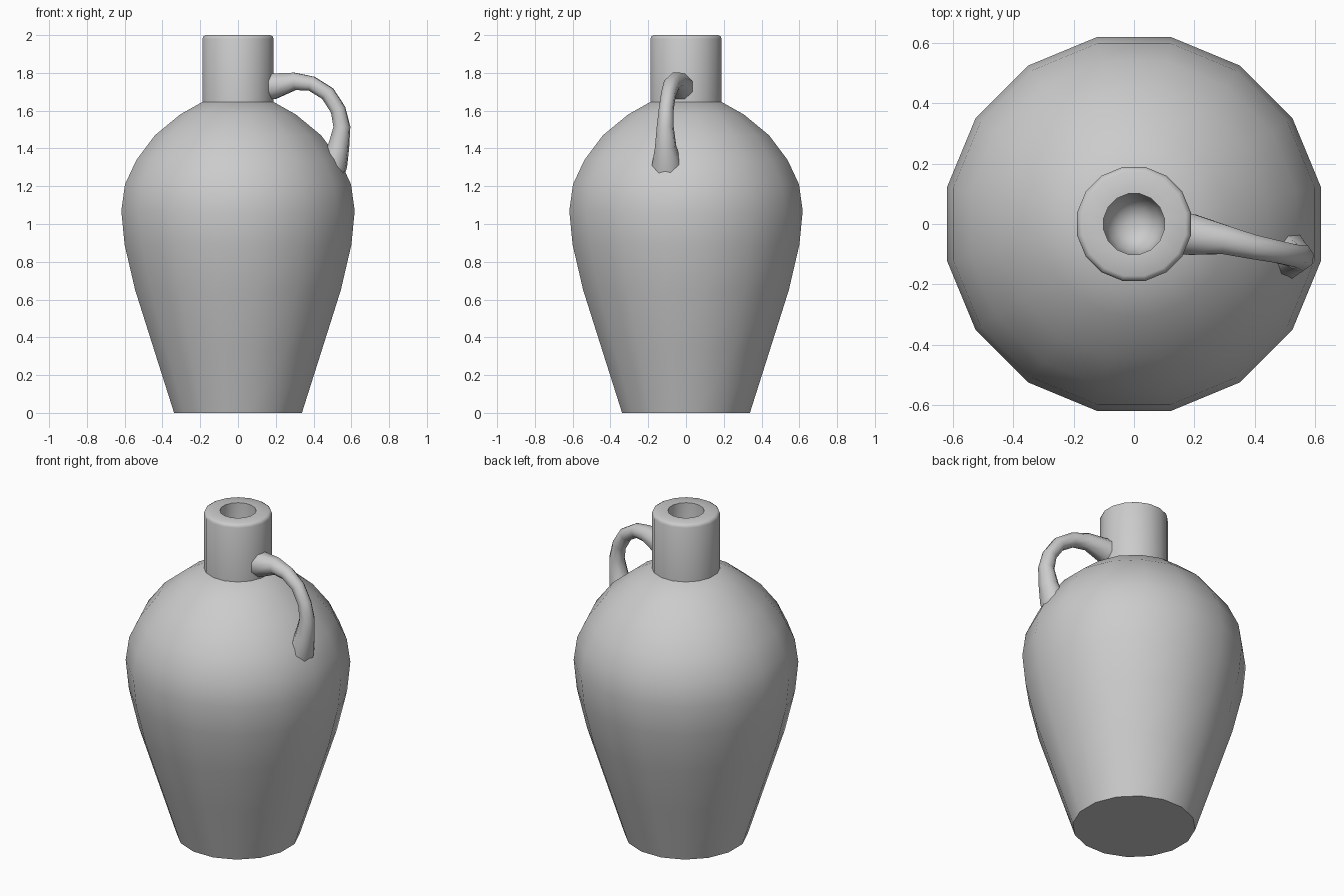
import bpy, bmesh, math
from mathutils import Vector

cube = bpy.data.objects.get("Cube")
if cube:
    bpy.data.objects.remove(cube, do_unlink=True)

clay = bpy.data.materials.new("grey clay")
clay.use_nodes = True
colour = (0.6, 0.6, 0.6, 1)
clay.diffuse_color = colour
clay.node_tree.nodes["Principled BSDF"].inputs["Base Color"].default_value = colour

SIDES = 16


def loft(name, rings, angle):
    """Skin a list of equal-length point rings and cap both ends."""
    bm = bmesh.new()
    loops = [[bm.verts.new(p) for p in ring] for ring in rings]
    n = len(loops[0])
    for a, b in zip(loops, loops[1:]):
        for i in range(n):
            j = (i + 1) % n
            bm.faces.new((a[i], a[j], b[j], b[i]))
    bm.faces.new(loops[0])
    bm.faces.new(loops[-1])
    bmesh.ops.recalc_face_normals(bm, faces=bm.faces)
    mesh = bpy.data.meshes.new(name)
    bm.to_mesh(mesh)
    bm.free()
    mesh.materials.append(clay)
    obj = bpy.data.objects.new(name, mesh)
    bpy.context.collection.objects.link(obj)
    bpy.ops.object.select_all(action="DESELECT")
    obj.select_set(True)
    bpy.context.view_layer.objects.active = obj
    bpy.ops.object.shade_smooth_by_angle(angle=math.radians(angle))
    return obj


def turned(profile):
    """Horizontal rings for a (radius, height) profile."""
    steps = [math.tau * (i + 0.5) / SIDES for i in range(SIDES)]
    return [[(r * math.cos(t), r * math.sin(t), z) for t in steps] for r, z in profile]


# Jar body
loft("jar_body", turned([
    (0.345, 0), (0.455, 0.34), (0.555, 0.65), (0.612, 0.89), (0.63, 1.07),
    (0.61, 1.21), (0.548, 1.34), (0.448, 1.47), (0.312, 1.58), (0.185, 1.65)]), 40)

# Neck with a softened rim and a rounded bore
loft("neck", turned([
    (0.192, 1.64), (0.192, 1.98), (0.187, 1.993), (0.175, 2.0), (0.102, 2.0),
    (0.102, 1.85), (0.088, 1.78), (0.055, 1.74), (0.02, 1.73)]), 46)

# Handle: centre, radius in the bend plane, radius across it
path = [
    ((0.11, -0.025, 1.725), 0.08, 0.08),
    ((0.19, -0.035, 1.73), 0.073, 0.073),
    ((0.30, -0.052, 1.755), 0.05, 0.052),
    ((0.39, -0.075, 1.743), 0.042, 0.044),
    ((0.475, -0.092, 1.69), 0.042, 0.04),
    ((0.53, -0.105, 1.605), 0.042, 0.04),
    ((0.55, -0.11, 1.515), 0.046, 0.046),
    ((0.533, -0.108, 1.41), 0.058, 0.058),
    ((0.51, -0.103, 1.32), 0.072, 0.08),
    ((0.47, -0.10, 1.23), 0.085, 0.088)]
centres = [Vector(p[0]) for p in path]
across = Vector((0.165, 0.986, 0)).normalized()
rings = []
for i, (_, r_in, r_across) in enumerate(path):
    along = centres[min(i + 1, len(path) - 1)] - centres[max(i - 1, 0)]
    up = along.cross(across).normalized()
    rings.append([centres[i] + up * r_in * math.cos(t) + across * r_across * math.sin(t)
                  for t in (math.tau * (k + 0.5) / 8 for k in range(8))])
loft("handle", rings, 60)
